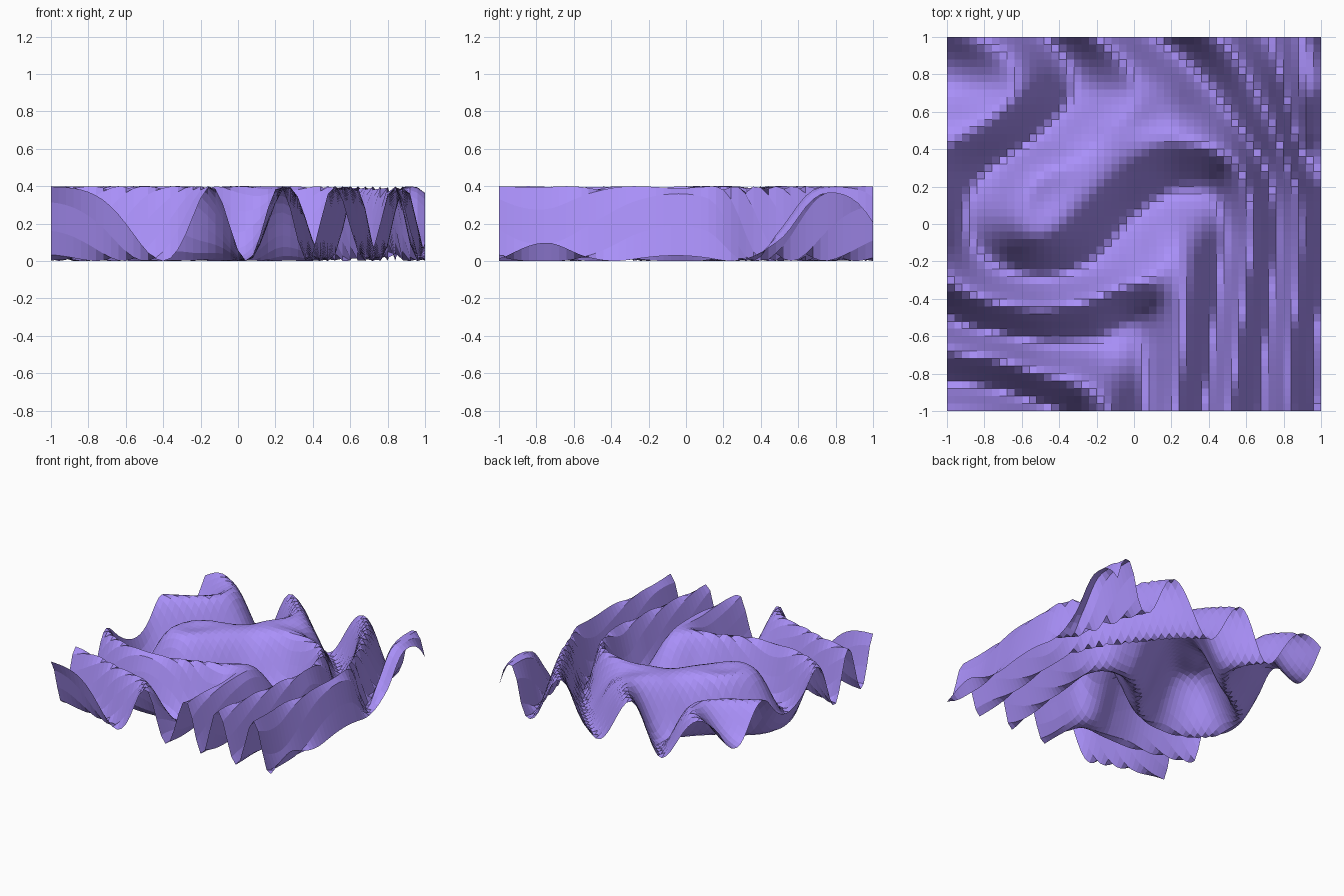
import bpy, math

if "Cube" in bpy.data.objects:
    bpy.data.objects.remove(bpy.data.objects["Cube"])

# Wave phase (in half turns) on a coarse 9 x 9 grid, rows run from front to back
PHASE = [
    [-.95, -.76, -.27, .52, 1.75, 3.18, 4.92, 6.42, 8.1],
    [.6, .85, 1.3, 1.5, 1.85, 3.0, 4.7, 6.4, 8.33],
    [2.0, 2.5, 2.72, 2.55, 2.2, 2.92, 4.48, 6.22, 8.12],
    [3.1, 3.85, 4.15, 3.85, 3.3, 3.05, 4.25, 6.03, 7.88],
    [3.5, 4.5, 5.0, 4.6, 3.9, 3.5, 4.1, 5.92, 7.83],
    [3.45, 4.2, 4.95, 4.95, 4.6, 4.25, 4.55, 6.2, 7.95],
    [2.85, 3.25, 3.95, 4.65, 5.05, 5.15, 5.65, 6.95, 8.15],
    [2.4, 2.7, 3.4, 4.2, 4.95, 5.55, 6.4, 7.6, 8.6],
    [2.75, 3.22, 3.9, 4.87, 5.67, 6.45, 7.2, 8.05, 8.3],
]
CELLS = 50
HEIGHT = 0.4


def smooth_sample(values, t):
    """Cubic interpolation through evenly spaced values, t from 0 to 1."""
    p = ([3 * values[0] - 3 * values[1] + values[2]] + list(values)
         + [3 * values[-1] - 3 * values[-2] + values[-3]])
    s = t * (len(values) - 1)
    i = min(int(s), len(values) - 2)
    f = s - i
    a, b, c, d = p[i:i + 4]
    return b + 0.5 * f * (c - a + f * (2 * a - 5 * b + 4 * c - d
                                       + f * (3 * (b - c) + d - a)))


def height(x, y):
    u, v = (min(max((c + 1) / 2, 0), 1) for c in (x, y))
    phase = smooth_sample([smooth_sample(row, u) for row in PHASE], v)
    # Extra hump close to the back right edge
    ramp = min(max((y - 0.1) / 0.4, 0), 1)
    phase += 0.7 * ramp * ramp * (3 - 2 * ramp) * math.exp(-((x - 0.9) / 0.09) ** 2)
    return HEIGHT / 2 * (1 - math.cos(math.pi * phase))


# Rippled sheet: flat-shaded grid displaced by the wave
bpy.ops.mesh.primitive_grid_add(x_subdivisions=CELLS, y_subdivisions=CELLS, size=2)
sheet = bpy.context.object
sheet.name = "rippled_sheet"
for vert in sheet.data.vertices:
    vert.co.z = height(vert.co.x, vert.co.y)

# Purple finish
purple = bpy.data.materials.new("purple")
purple.diffuse_color = (0.40, 0.28, 0.95, 1)
purple.use_nodes = True
purple.node_tree.nodes["Principled BSDF"].inputs["Base Color"].default_value = purple.diffuse_color
sheet.data.materials.append(purple)
